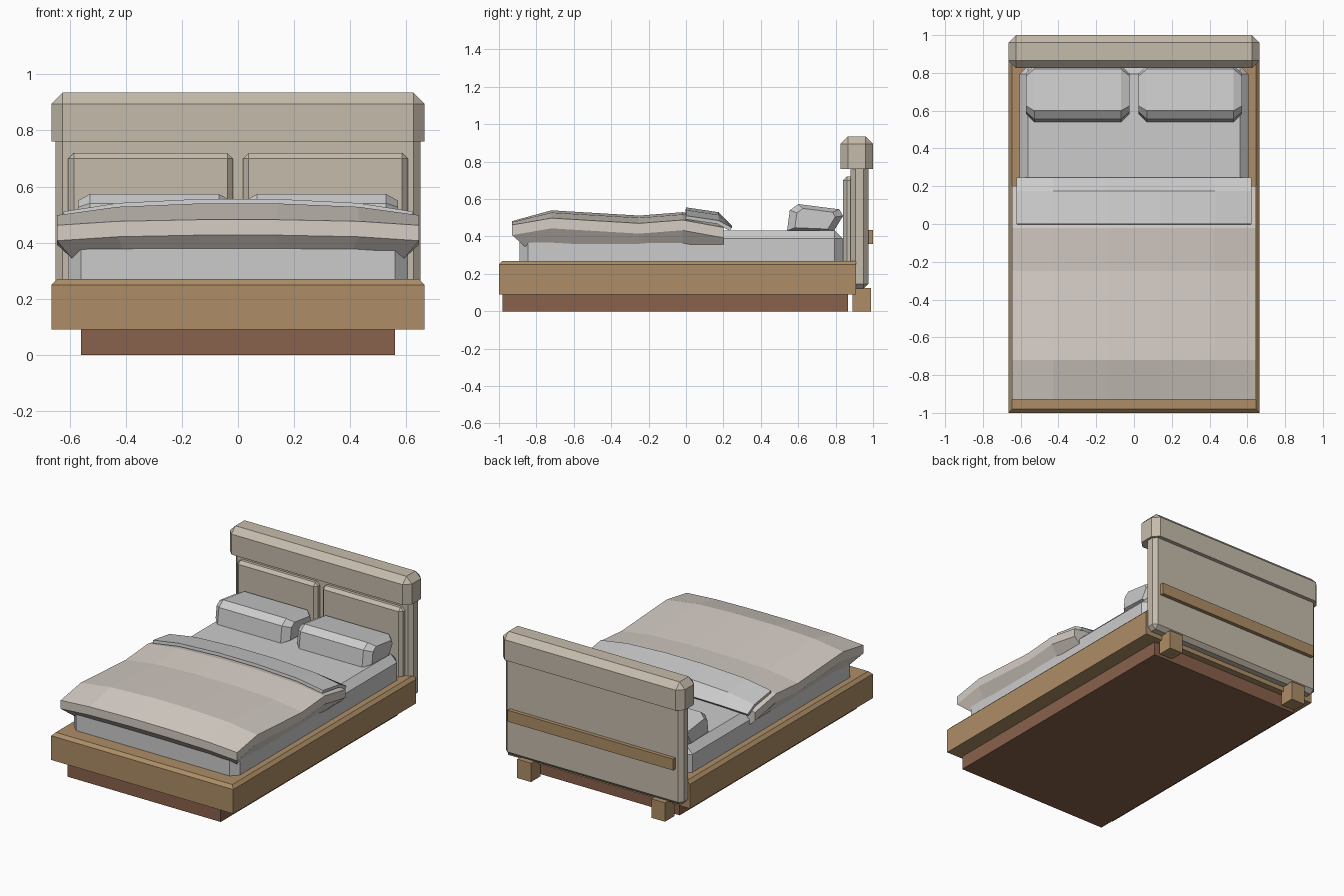
import bpy, bmesh
from mathutils import Vector

if "Cube" in bpy.data.objects:
    bpy.data.objects.remove(bpy.data.objects["Cube"])


def material(name, r, g, b):
    m = bpy.data.materials.new(name)
    m.diffuse_color = (r, g, b, 1)
    m.use_nodes = True
    m.node_tree.nodes["Principled BSDF"].inputs["Base Color"].default_value = m.diffuse_color
    return m


WOOD = material("wood", 0.42, 0.27, 0.135)
DARK = material("dark_wood", 0.25, 0.12, 0.07)
FABRIC = material("beige_fabric", 0.56, 0.50, 0.41)
QUILT = material("quilt_fabric", 0.67, 0.61, 0.56)


def finish(name, bm, mat=None):
    bmesh.ops.recalc_face_normals(bm, faces=bm.faces[:])
    me = bpy.data.meshes.new(name)
    bm.to_mesh(me)
    bm.free()
    ob = bpy.data.objects.new(name, me)
    bpy.context.collection.objects.link(ob)
    if mat:
        me.materials.append(mat)
    return ob


def box(name, x, y, z, mat=None, bevel=0, pick=lambda mid: True):
    """Box from (min, max) ranges; edges whose midpoint passes pick are chamfered."""
    bm = bmesh.new()
    bmesh.ops.create_cube(bm, size=1)
    for v in bm.verts:
        v.co = [(r[0] + r[1]) / 2 + c * (r[1] - r[0]) for r, c in zip((x, y, z), v.co)]
    if bevel:
        edges = [e for e in bm.edges if pick((e.verts[0].co + e.verts[1].co) / 2)]
        bmesh.ops.bevel(bm, geom=edges, offset=bevel, segments=1,
                        profile=0.5, affect='EDGES')
    return finish(name, bm, mat)


def draped(xs, rows):
    """Grid arched across x; rows are (y, centre z, drop at the sides)."""
    bm = bmesh.new()
    half = max(xs)
    grid = [[bm.verts.new((x, y, z - drop * abs(x / half) ** 3)) for x in xs]
            for y, z, drop in rows]
    for a, b in zip(grid, grid[1:]):
        for i in range(len(xs) - 1):
            bm.faces.new((a[i], a[i + 1], b[i + 1], b[i]))
    return bm


# Base: plinth, frame with chamfered top, rear feet
box("plinth", (-0.56, 0.56), (-0.98, 0.865), (0, 0.09), DARK)
box("bed_frame", (-0.665, 0.665), (-1, 0.91), (0.09, 0.27), WOOD, 0.02,
    lambda m: m.z > 0.26 and m.y < 0.9)
for s in (-1, 1):
    box("rear_foot", (s * 0.49 - 0.05, s * 0.49 + 0.05), (0.89, 0.99), (0, 0.125), WOOD)

# Headboard: panel, thick cap, two raised pads, rear batten
box("headboard_panel", (-0.65, 0.65), (0.88, 0.975), (0.12, 0.80), FABRIC, 0.025,
    lambda m: m.z < 0.79)
box("headboard_cap", (-0.665, 0.665), (0.825, 1.0), (0.76, 0.935), FABRIC, 0.04,
    lambda m: m.z > 0.77)
for s in (-1, 1):
    x = sorted((s * 0.018, s * 0.605))
    box("headboard_pad", x, (0.84, 0.90), (0.25, 0.72), FABRIC, 0.02,
        lambda m: m.y < 0.89 and m.z > 0.26)
box("rear_batten", (-0.605, 0.605), (0.965, 1.0), (0.36, 0.435), WOOD)

# Mattress
box("mattress", (-0.605, 0.605), (-0.89, 0.84), (0.25, 0.433), None, 0.045,
    lambda m: m.z > 0.26)

# Pillows: tilted profile lofted along x with tapered ends
PROFILE = [(0.54, 0.43), (0.555, 0.54), (0.60, 0.573), (0.82, 0.545), (0.84, 0.51), (0.785, 0.42)]
MID = Vector((0.69, 0.49))
for s in (-1, 1):
    bm = bmesh.new()
    rings = []
    for dx, k in ((-0.273, 0.72), (-0.23, 1), (0.23, 1), (0.273, 0.72)):
        pts = [MID + (Vector(p) - MID) * k for p in PROFILE]
        rings.append([bm.verts.new((s * 0.298 + dx, p.x, p.y)) for p in pts])
    n = len(PROFILE)
    for a, b in zip(rings, rings[1:]):
        for i in range(n):
            j = (i + 1) % n
            bm.faces.new((a[i], a[j], b[j], b[i]))
    bm.faces.new(rings[0])
    bm.faces.new(rings[-1])
    finish("pillow", bm)

# Duvet: arched top, vertical lip, underside tucked in to the mattress
bm = draped((-0.645, -0.43, -0.14, 0.14, 0.43, 0.645),
            ((-0.93, 0.482, 0.02), (-0.72, 0.54, 0.042), (-0.25, 0.512, 0.042),
             (-0.02, 0.53, 0.042), (0.2, 0.488, 0.04)))
for step in ("lip", "tuck"):
    rim = [e for e in bm.edges if e.is_boundary]
    new = bmesh.ops.extrude_edge_only(bm, edges=rim)["geom"]
    for v in (g for g in new if isinstance(g, bmesh.types.BMVert)):
        if step == "lip":
            v.co.z -= 0.055
        else:
            v.co = (v.co.x * 0.92, max(v.co.y, -0.86), 0.345)
bmesh.ops.holes_fill(bm, edges=[e for e in bm.edges if e.is_boundary])
finish("duvet", bm, QUILT)

# Folded-back sheet lying over the head end of the duvet
bm = draped((-0.622, -0.43, -0.14, 0.14, 0.43, 0.622),
            ((0.0, 0.556, 0.045), (0.175, 0.53, 0.045), (0.245, 0.457, 0.01)))
sheet = finish("folded_sheet", bm)
if sheet.data.polygons[0].normal.z < 0:
    sheet.data.flip_normals()
mod = sheet.modifiers.new("thickness", 'SOLIDIFY')
mod.thickness = 0.02
mod.offset = -1
